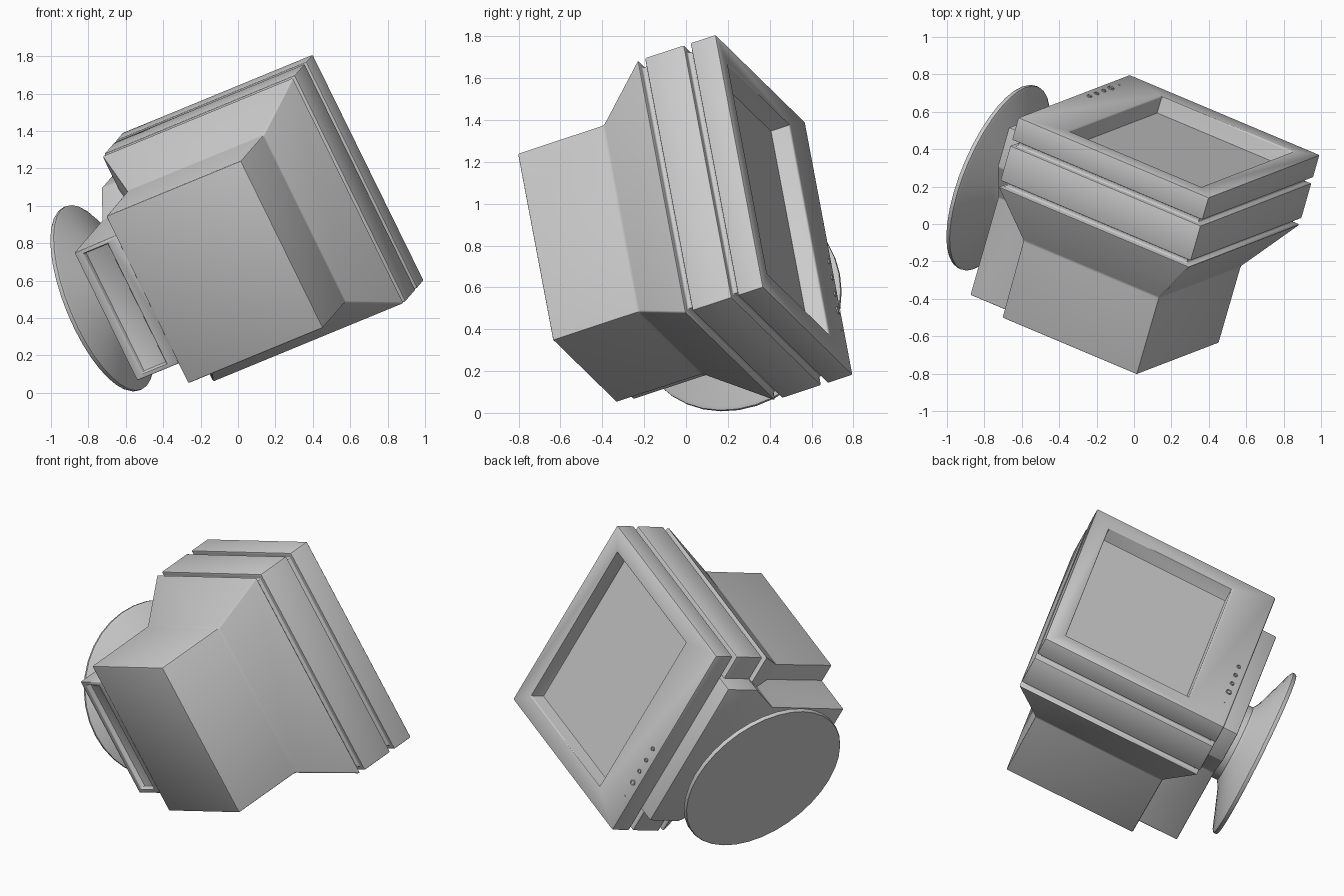
import bpy, bmesh, math
from mathutils import Matrix, Vector

if "Cube" in bpy.data.objects:
    bpy.data.objects.remove(bpy.data.objects["Cube"])

# One flat grey plastic for everything
grey = bpy.data.materials.new("grey_plastic")
grey.use_nodes = True
grey.diffuse_color = (0.6, 0.6, 0.6, 1)
grey.node_tree.nodes["Principled BSDF"].inputs["Base Color"].default_value = (0.6, 0.6, 0.6, 1)

# Tilted frame of the monitor: width along x, screen towards +y, height along z,
# with the origin at the centre of the bezel's front plane
up = Vector((0.862, -0.363, 0.355)).normalized()
side = Vector((0.432, 0.168, -0.886))
side = (side - up * side.dot(up)).normalized()
facing = up.cross(side)
TILT = Matrix.Translation((0.187, 0.47, 0.995)) @ Matrix((side, facing, up)).transposed().to_4x4()


def finish(bm, name, bevel=0.0, segments=2, local=Matrix()):
    """Turn a bmesh into a placed, shaded object."""
    bmesh.ops.recalc_face_normals(bm, faces=bm.faces)
    mesh = bpy.data.meshes.new(name)
    bm.to_mesh(mesh)
    bm.free()
    mesh.materials.append(grey)
    ob = bpy.data.objects.new(name, mesh)
    bpy.context.scene.collection.objects.link(ob)
    bpy.ops.object.select_all(action='DESELECT')
    ob.select_set(True)
    bpy.context.view_layer.objects.active = ob
    if bevel:
        mod = ob.modifiers.new("soft_edges", 'BEVEL')
        mod.width, mod.segments = bevel, segments
        mod.limit_method, mod.angle_limit = 'ANGLE', math.radians(20)
        bpy.ops.object.modifier_apply(modifier=mod.name)
    bpy.ops.object.shade_smooth_by_angle(angle=math.radians(35))
    ob.matrix_world = TILT @ local
    return ob


def loft(rings):
    """Rectangular rings (y, half width, bottom, top) joined in order and capped."""
    bm = bmesh.new()
    loops = [[bm.verts.new((x, y, z)) for x, z in ((-w, b), (w, b), (w, t), (-w, t))]
             for y, w, b, t in rings]
    for a, b in zip(loops, loops[1:]):
        for i in range(4):
            j = (i + 1) % 4
            bm.faces.new((a[i], a[j], b[j], b[i]))
    bm.faces.new(loops[0])
    bm.faces.new(loops[-1])
    return bm


def lathe(profile, steps):
    """Spin a (radius, z) profile around z and close both ends."""
    bm = bmesh.new()
    loops = [[bm.verts.new((r * math.cos(k * math.tau / steps), r * math.sin(k * math.tau / steps), z))
              for k in range(steps)] for r, z in profile]
    for a, b in zip(loops, loops[1:]):
        for i in range(steps):
            j = (i + 1) % steps
            bm.faces.new((a[i], a[j], b[j], b[i]))
    bm.faces.new(loops[0])
    bm.faces.new(loops[-1])
    return bm


# Casing: rear box, flare, grooved bands, bezel and screen recess in one loft
W, H, CUT = 0.683, 0.592, 0.03


def band(y, shrink=0.0):
    return (y, W - shrink, shrink - H, H - shrink)


opening = (0.565, -0.33, 0.485)
casing = [(-1.14, 0.505, -0.435, 0.402), (-0.69, 0.505, -0.44, 0.404), band(-0.405)]
for start, end in ((-0.4, -0.37), (-0.165, -0.132)):
    casing += [band(start, CUT), band(end, CUT), band(end)]
    if end < -0.2:
        casing.append(band(-0.165))
casing += [band(0), (0, *opening), (-0.1, *opening)]
finish(loft(casing), "monitor_casing", 0.008)

# Screen glass at the back of the recess
finish(loft([(-0.102, 0.56, -0.325, 0.48), (-0.096, 0.56, -0.325, 0.48)]), "screen_glass")

# Under-body block: wide shoulders at the front, narrow tail at the rear
half = [(0.515, -0.13), (0.515, -0.36), (0.387, -0.56), (0.387, -1.13)]
outline = half + [(-x, y) for x, y in reversed(half)]
BOTTOM = -0.695
bm = bmesh.new()
base = bm.faces.new([bm.verts.new((x, y, BOTTOM)) for x, y in outline])
extruded = bmesh.ops.extrude_face_region(bm, geom=[base])["geom"]
bmesh.ops.translate(bm, vec=(0, 0, 0.29), verts=[g for g in extruded if isinstance(g, bmesh.types.BMVert)])
bmesh.ops.recalc_face_normals(bm, faces=bm.faces)
# Recessed connector panel in its rear face
bm.normal_update()
rear = min(bm.faces, key=lambda f: f.calc_center_median().y)
bmesh.ops.inset_region(bm, faces=[rear], thickness=0.035)
for v in rear.verts:
    v.co.z = -0.5 if v.co.z > -0.55 else -0.65
bmesh.ops.inset_region(bm, faces=[rear], thickness=0.006, depth=-0.03)
finish(bm, "under_block", 0.006)

# Swivel stand: shallow cone with a thin rim and a short neck
finish(lathe([(0.525, -0.893), (0.53, -0.885), (0.53, -0.87), (0.515, -0.86),
              (0.28, -0.775), (0.24, -0.75), (0.24, -0.66)], 36),
       "swivel_stand", local=Matrix.Translation((0, -0.59, 0)))

# Controls along the lower bezel: ringed buttons, a larger power button and a lamp
FRONT = Matrix.Rotation(-math.pi / 2, 4, 'X')


def button(name, x, r):
    profile = [(r, -0.005), (r, 0.006), (r * 0.75, 0.008), (r * 0.6, 0.002), (r * 0.2, 0.002)]
    finish(lathe(profile, 16), name, local=Matrix.Translation((x, 0, -0.54)) @ FRONT)


for i in range(3):
    button("menu_button_%d" % (i + 1), 0.09 + 0.088 * i, 0.013)
button("power_button", 0.354, 0.019)
finish(lathe([(0.005, -0.004), (0.005, 0.003), (0.002, 0.004)], 8), "power_lamp",
       local=Matrix.Translation((0.46, 0, -0.54)) @ FRONT)
